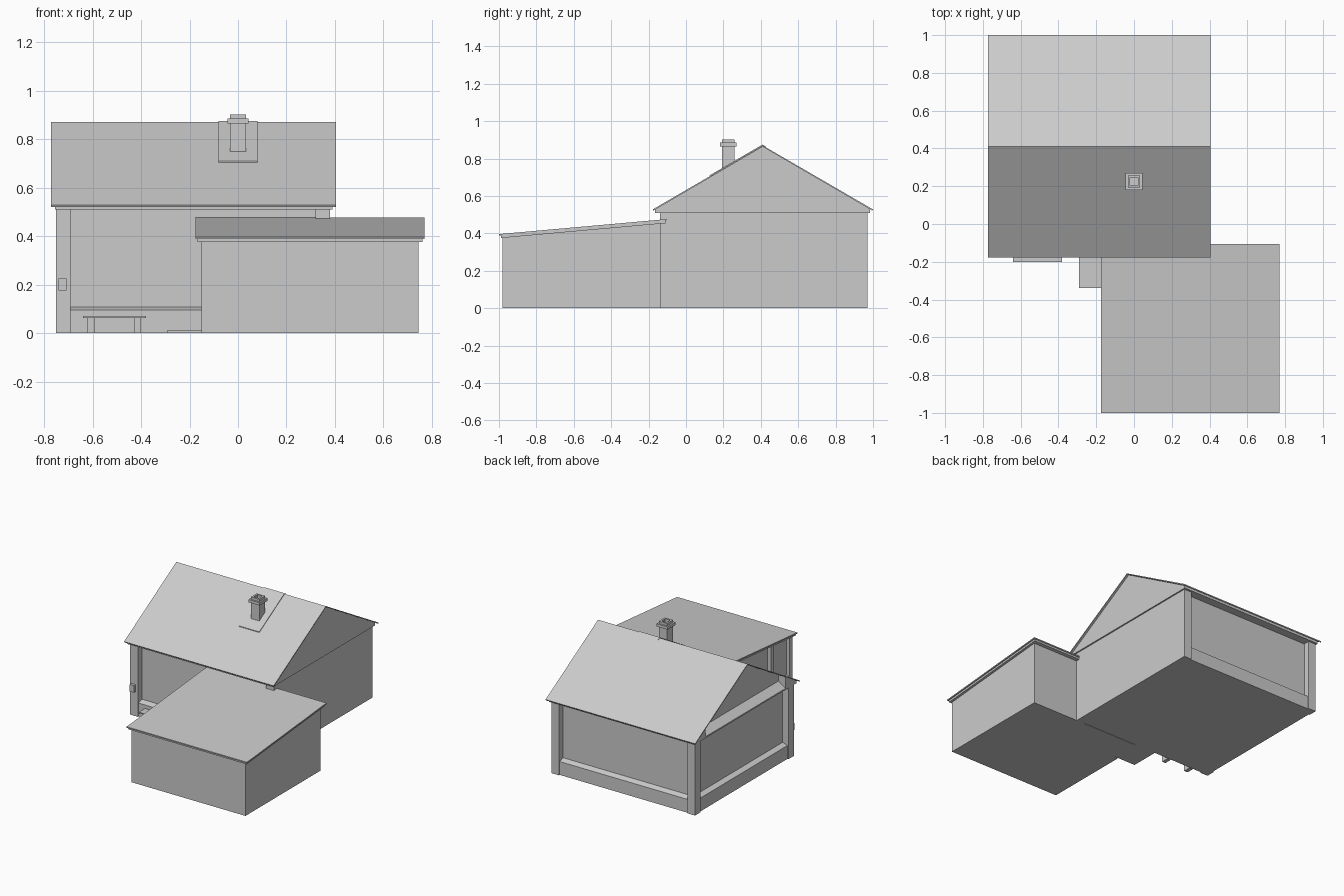
import bpy, bmesh
from mathutils import Vector

if "Cube" in bpy.data.objects:
    bpy.data.objects.remove(bpy.data.objects["Cube"])

grey = bpy.data.materials.new("plain_grey")
grey.diffuse_color = (0.6, 0.6, 0.6, 1)
grey.use_nodes = True
grey.node_tree.nodes["Principled BSDF"].inputs["Base Color"].default_value = grey.diffuse_color


def finish(name, bm):
    bmesh.ops.recalc_face_normals(bm, faces=bm.faces)
    mesh = bpy.data.meshes.new(name)
    bm.to_mesh(mesh)
    bm.free()
    mesh.materials.append(grey)
    obj = bpy.data.objects.new(name, mesh)
    bpy.context.collection.objects.link(obj)
    return obj


def box(name, x, y, z):
    bm = bmesh.new()
    bmesh.ops.create_cube(bm, size=1)
    for v in bm.verts:
        v.co = [a + (c + 0.5) * (b - a) for c, (a, b) in zip(v.co, (x, y, z))]
    return finish(name, bm)


def prism(name, profile, start, end, axis="x"):
    """Extrude a profile: (y, z) points along x, or (x, z) points along y."""
    bm = bmesh.new()
    place = (lambda a, b, t: (t, a, b)) if axis == "x" else (lambda a, b, t: (a, t, b))
    face = bm.faces.new([bm.verts.new(place(a, b, start)) for a, b in profile])
    new = bmesh.ops.extrude_face_region(bm, geom=[face])["geom"]
    shift = Vector(place(0, 0, end - start))
    bmesh.ops.translate(bm, vec=shift, verts=[v for v in new if isinstance(v, bmesh.types.BMVert)])
    return finish(name, bm)


# Main house: walls set back behind corner pillars, right side flush
L, R, F, B, TOP = -0.75, 0.38, -0.14, 0.97, 0.51
PIL, SET = 0.06, 0.045
box("house_walls", (L + SET, R), (F + SET, B - SET), (0, TOP))
box("right_wall", (R - PIL, R), (F, B), (0, TOP))
for side, x in (("left", L), ("right", R - PIL)):
    for end, y in (("front", F), ("back", B - PIL)):
        box(f"{side}_{end}_pillar", (x, x + PIL), (y, y + PIL), (0, TOP + 0.01))

# Plinths with a sloping top between the pillars


def plinth_profile(outer, inner):
    return [(outer, 0), (outer, 0.095), (inner, 0.112), (inner, 0)]


prism("front_plinth", plinth_profile(F + 0.008, F + SET + 0.01), L + PIL, R - PIL)
prism("back_plinth", plinth_profile(B - 0.008, B - SET - 0.01), L + PIL, R - PIL)
prism("left_plinth", plinth_profile(L + 0.008, L + SET + 0.01), F + PIL, B - PIL, "y")

# Main roof: gable body, thin covering and a patch under the chimney
RY, RZ, EZ, EF, EB = 0.41, 0.87, 0.528, -0.178, 1.0
SLOPE = (RZ - EZ) / (RY - EF)
T = 0.007


def roof_z(y):
    return RZ - abs(y - RY) * SLOPE


prism("gable_body", [(-0.165, TOP), (-0.165, roof_z(-0.165) - T), (RY, RZ - T),
                     (0.985, roof_z(0.985) - T), (0.985, TOP)], -0.70, 0.39)
prism("roof_covering", [(EF, EZ), (RY, RZ), (EB, EZ), (EB - 0.003, EZ - T),
                        (RY, RZ - T), (EF + 0.003, EZ - T)], -0.772, 0.405)
prism("chimney_flashing", [(0.125, roof_z(0.125)), (0.125, roof_z(0.125) + 0.005),
                           (RY, RZ + 0.005), (RY + 0.02, RZ - 0.008), (RY, RZ - 0.004)], -0.08, 0.08)

# Eave returns and the sloping ledge at the foot of the left gable
for end, a, b in (("front", -0.165, -0.04), ("back", 0.985, 0.86)):
    prism(f"{end}_eave_return", [(a, TOP), (a, roof_z(a) - T), (b, roof_z(b) - T), (b, TOP)],
          -0.755, -0.70)
prism("gable_ledge", [(-0.755, TOP), (-0.755, TOP + 0.01), (-0.69, TOP + 0.055), (-0.69, TOP)],
      -0.04, 0.86, "y")

# Chimney: hollow stack with a projecting band
CY = 0.225


def square_tube(name, half, hole, z0, z1):
    box(name + "_left", (-half, -hole), (CY - half, CY + half), (z0, z1))
    box(name + "_right", (hole, half), (CY - half, CY + half), (z0, z1))
    box(name + "_front", (-hole, hole), (CY - half, CY - hole), (z0, z1))
    box(name + "_back", (-hole, hole), (CY + hole, CY + half), (z0, z1))


box("chimney_stack", (-0.033, 0.033), (CY - 0.033, CY + 0.033), (0.72, 0.867))
square_tube("chimney_band", 0.044, 0.03, 0.865, 0.885)
square_tube("chimney_top", 0.033, 0.02, 0.867, 0.902)

# Annex with a single-pitch roof
AL, AR, AF, AB = -0.15, 0.745, -0.98, -0.135


def annex_z(y):
    return 0.395 + (y + 1.0) * 0.08 / 0.895


prism("annex_walls", [(AF, 0), (AB, 0), (AB, annex_z(AB) - 0.015), (AF, annex_z(AF) - 0.015)],
      AL + 0.025, AR)
prism("annex_eaves", [(-0.99, 0.375), (-0.99, 0.39), (-0.11, 0.469), (-0.11, 0.454)], -0.168, 0.762)
prism("annex_roof", [(-1.0, 0.388), (-1.0, 0.396), (-0.105, 0.476), (-0.105, 0.468)], -0.176, 0.77)

# Framing posts on the annex entrance side, with a rail and low plinth
for i, (a, b) in enumerate([(AF, -0.95), (-0.77, -0.74), (-0.38, -0.35), (-0.17, AB)]):
    prism(f"annex_post_{i + 1}", [(a, 0), (b, 0), (b, annex_z(b) - 0.015), (a, annex_z(a) - 0.015)],
          AL, AL + 0.03)
box("annex_side_plinth", (AL, AL + 0.03), (AF, -0.35), (0, 0.1))
box("door_step", (-0.29, AL + 0.03), (-0.34, F + 0.01), (0, 0.012))

# Bench and meter box at the front
box("bench_seat", (-0.64, -0.38), (-0.2, -0.132), (0.062, 0.07))
for i, x in enumerate((-0.62, -0.43)):
    box(f"bench_leg_{i + 1}", (x, x + 0.028), (-0.19, -0.14), (0, 0.063))
box("meter_box", (-0.74, -0.707), (F - 0.02, F + 0.005), (0.175, 0.225))
